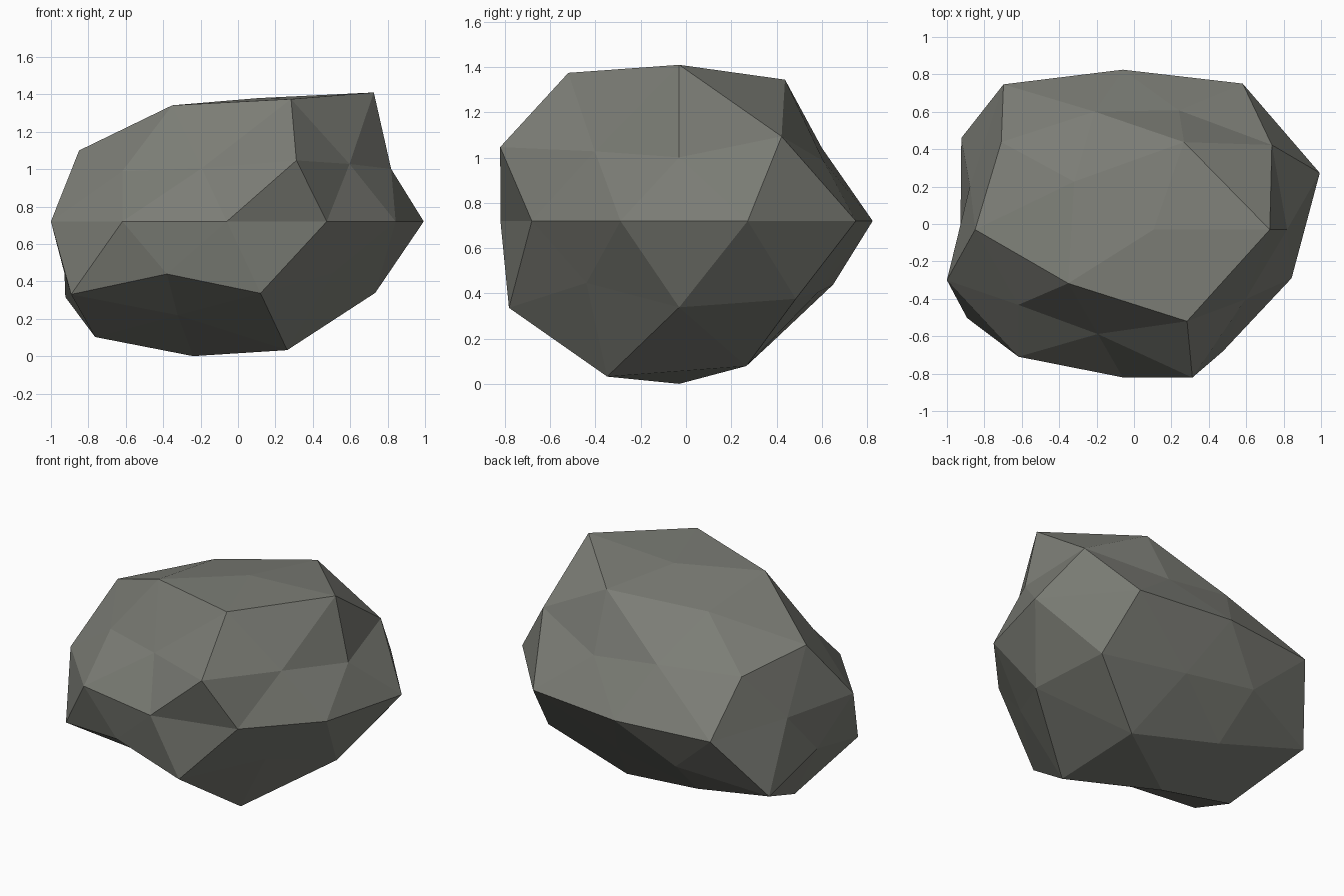
import bpy, bmesh, math
from mathutils import Vector

cube = bpy.data.objects.get("Cube")
if cube:
    bpy.data.objects.remove(cube)

# Stone colour
stone = bpy.data.materials.new("grey_green_stone")
stone.use_nodes = True
colour = (0.20, 0.205, 0.18, 1)
stone.diffuse_color = colour
stone.node_tree.nodes["Principled BSDF"].inputs["Base Color"].default_value = colour

# Bulge of the rock per ring, bottom to top, counter-clockwise from +x
BULGE = [
    0.917,                                                      # underside
    0.96, 0.81, 0.925, 0.75, 1.03,
    0.925, 0.76, 0.98, 0.945, 0.93,
    0.98, 0.80, 0.79, 0.80, 0.78,
    0.98, 0.965, 0.855, 0.96, 0.76, 0.875, 0.84, 0.79, 0.805, 0.84,  # waist
    0.80, 0.75, 0.89, 0.765, 0.93,
    0.905, 0.78, 0.92, 0.69, 0.745,
    1.033, 0.935, 0.83, 0.93, 0.98,
    0.84,                                                       # crown
]
STRETCH = Vector((1.13, 1.0, 0.785))
CENTRE = Vector((-0.06, -0.03, 0.72))
LEAN = 0.25


def ring_order(v):
    angle = round(math.degrees(math.atan2(v.co.y, v.co.x))) % 360
    return round(v.co.z, 2), angle


# Rock: an icosphere pushed in and out, flattened and leaned sideways
bm = bmesh.new()
bmesh.ops.create_icosphere(bm, subdivisions=2, radius=1)
for v, bulge in zip(sorted(bm.verts, key=ring_order), BULGE):
    p = v.co * STRETCH * bulge
    p.x += LEAN * p.z
    v.co = p + CENTRE
mesh = bpy.data.meshes.new("rock")
bm.to_mesh(mesh)
bm.free()
mesh.materials.append(stone)
rock = bpy.data.objects.new("rock", mesh)
bpy.context.collection.objects.link(rock)
